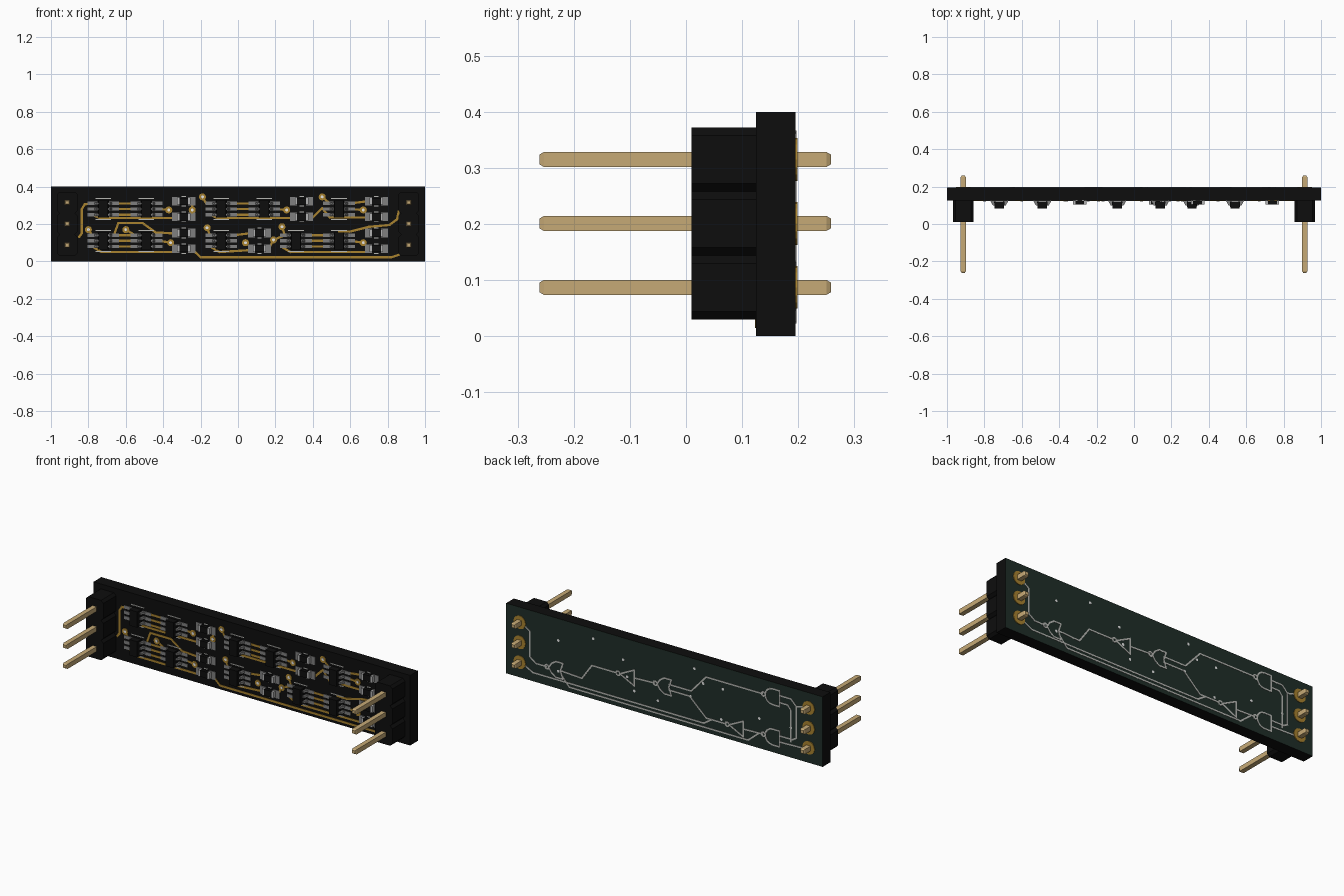
import bpy, bmesh, math
from mathutils import Matrix, Vector

cube = bpy.data.objects.get("Cube")
if cube:
    bpy.data.objects.remove(cube)


def material(name, hexcol):
    rgb = [int(hexcol[i:i + 2], 16) / 255 for i in (0, 2, 4)]
    lin = [c / 12.92 if c <= 0.04045 else ((c + 0.055) / 1.055) ** 2.4 for c in rgb]
    m = bpy.data.materials.new(name)
    m.use_nodes = True
    m.diffuse_color = (*lin, 1)
    m.node_tree.nodes["Principled BSDF"].inputs["Base Color"].default_value = (*lin, 1)
    return m


BLACK = material("black_plastic", "0D0D0D")
GREEN = material("dark_green_mask", "1F2E28")
BRASS = material("pin_brass", "C6AA76")
GOLD = material("trace_gold", "A8822F")
GREY = material("solder_grey", "808080")
SILVER = material("cap_silver", "B4B4B4")
WHITE = material("print_white", "F8F8F8")
PRINT = material("print_grey", "B8B8B4")

FRONT, BACK = 0.125, 0.195


def finish(name, bm, *mats):
    bmesh.ops.recalc_face_normals(bm, faces=bm.faces)
    me = bpy.data.meshes.new(name)
    bm.to_mesh(me)
    bm.free()
    for m in mats:
        me.materials.append(m)
    ob = bpy.data.objects.new(name, me)
    bpy.context.collection.objects.link(ob)
    return ob


def box(bm, x0, x1, y0, y1, z0, z1):
    c = Vector(((x0 + x1) / 2, (y0 + y1) / 2, (z0 + z1) / 2))
    s = Matrix.Diagonal((x1 - x0, y1 - y0, z1 - z0, 1))
    return bmesh.ops.create_cube(bm, size=1, matrix=Matrix.Translation(c) @ s)["verts"]


def disc(bm, x, z, r, y0, y1, n=16):
    rot = Matrix.Rotation(math.pi / 2, 4, 'X')
    bmesh.ops.create_cone(bm, cap_ends=True, segments=n, radius1=r, radius2=r, depth=y1 - y0,
                          matrix=Matrix.Translation((x, (y0 + y1) / 2, z)) @ rot)


def path(bm, pts, w, y, t=0.003):
    """Flat strip following (x, z) points, as one thin plate per segment."""
    for (xa, za), (xb, zb) in zip(pts, pts[1:]):
        dx, dz = xb - xa, zb - za
        rot = Matrix.Rotation(-math.atan2(dz, dx), 4, 'Y')
        s = Matrix.Diagonal((math.hypot(dx, dz) + w * 0.7, t, w, 1))
        bmesh.ops.create_cube(bm, size=1, matrix=Matrix.Translation(
            ((xa + xb) / 2, y, (za + zb) / 2)) @ rot @ s)


# Board: black, with a green back face
bm = bmesh.new()
box(bm, -1, 1, FRONT, BACK, 0, 0.4)
board = finish("circuit_board", bm, BLACK, GREEN)
for p in board.data.polygons:
    p.material_index = 1 if p.normal.y > 0.9 else 0

# Pin headers: three chamfered blocks, tapered pins and solder rings per end
PIN_Z = (0.087, 0.201, 0.315)
for side, sx in (("left", 1), ("right", -1)):
    cx = 0.913 * sx
    housing, pins, rings = bmesh.new(), bmesh.new(), bmesh.new()
    for z in PIN_Z:
        h, w, c = 0.057, 0.055, 0.014
        prof = [(-w, c - h), (c - w, -h), (w - c, -h), (w, c - h),
                (w, h - c), (w - c, h), (c - w, h), (-w, h - c)]
        f = housing.faces.new([housing.verts.new((cx + a, 0.01, z + b)) for a, b in prof])
        ext = bmesh.ops.extrude_face_region(housing, geom=[f])["geom"]
        bmesh.ops.translate(housing, vec=(0, FRONT - 0.01, 0),
                            verts=[v for v in ext if isinstance(v, bmesh.types.BMVert)])
        g = 0.0135
        for y0, y1, tip in ((-0.253, 0.25, None), (-0.261, -0.253, -0.261), (0.25, 0.258, 0.258)):
            vs = box(pins, cx - g, cx + g, y0, y1, z - g, z + g)
            for v in vs:
                if tip is not None and abs(v.co.y - tip) < 1e-4:
                    v.co.x = cx + (v.co.x - cx) * 0.65
                    v.co.z = z + (v.co.z - z) * 0.65
        disc(rings, cx, z, 0.038, BACK - 0.002, BACK + 0.004)
    finish(side + "_header_housing", housing, BLACK)
    finish(side + "_header_pins", pins, BRASS)
    finish(side + "_solder_rings", rings, GOLD)

# Six-lead chips and resistor pairs in two rows
ROWS = {0.28: ((-0.72, -0.49, -0.09, 0.14, 0.54), (-0.29, 0.34, 0.74)),
        0.11: ((-0.72, -0.49, -0.09, 0.31, 0.54), (-0.29, 0.115, 0.74))}
bodies, leads, pads, caps, marks = (bmesh.new() for _ in range(5))
for zc, (chips, res) in ROWS.items():
    for x in chips:
        vs = box(bodies, x - 0.028, x + 0.028, 0.083, 0.12, zc - 0.045, zc + 0.045)
        for v in vs:
            if v.co.y < 0.1:
                v.co.x = x + (v.co.x - x) * 0.88
        for s in (-1, 1):
            path(marks, [(x - 0.04, zc + s * 0.056), (x + 0.04, zc + s * 0.056)], 0.005, FRONT - 0.001)
            for dz in (-0.03, 0, 0.03):
                z = zc + dz
                a, b = sorted((x + s * 0.03, x + s * 0.085))
                box(pads, a, b, FRONT - 0.003, FRONT + 0.002, z - 0.009, z + 0.009)
                vs = box(leads, x - 0.0, x + 0.047, 0.1, 0.122, z - 0.006, z + 0.006)
                for v in vs:
                    out = 0.047 if v.co.y > 0.11 else 0.035
                    v.co.x = x + s * (out if v.co.x > x + 0.02 else 0.02)
    for x in res:
        for z in (zc + 0.042, zc - 0.042):
            box(bodies, x - 0.025, x + 0.025, 0.105, 0.123, z - 0.018, z + 0.018)
            for s in (-1, 1):
                a, b = sorted((x + s * 0.024, x + s * 0.036))
                box(caps, a, b, 0.104, 0.123, z - 0.0185, z + 0.0185)
                a, b = sorted((x + s * 0.024, x + s * 0.062))
                box(pads, a, b, FRONT - 0.003, FRONT + 0.002, z - 0.023, z + 0.023)
                path(marks, [(x - 0.01, z + s * 0.026), (x + 0.01, z + s * 0.026)], 0.005, FRONT - 0.001)
finish("component_bodies", bodies, BLACK)
finish("chip_leads", leads, GREY)
finish("solder_pads", pads, GREY)
finish("resistor_end_caps", caps, SILVER)
finish("front_print_marks", marks, PRINT)

# Copper traces on the front
TRACES = [
    [(-0.78, 0.31), (-0.82, 0.305), (-0.835, 0.28), (-0.835, 0.15), (-0.85, 0.13)],
    [(-0.78, 0.25), (-0.74, 0.232), (-0.35, 0.232)],
    [(-0.42, 0.28), (-0.37, 0.275)],
    [(-0.245, 0.32), (-0.245, 0.24)],
    [(-0.19, 0.345), (-0.17, 0.31)],
    [(-0.15, 0.25), (-0.11, 0.232), (0.28, 0.232)],
    [(0.2, 0.28), (0.26, 0.275)],
    [(0.4, 0.235), (0.45, 0.285), (0.49, 0.235), (0.68, 0.235)],
    [(0.45, 0.345), (0.49, 0.31)],
    [(0.6, 0.31), (0.68, 0.32)],
    [(0.6, 0.28), (0.67, 0.275)],
    [(0.86, 0.27), (0.85, 0.225), (0.81, 0.195), (0.7, 0.185), (0.6, 0.16), (0.54, 0.16)],
    [(-0.8, 0.17), (-0.78, 0.14)],
    [(-0.78, 0.08), (-0.73, 0.05), (-0.35, 0.05)],
    [(-0.66, 0.15), (-0.64, 0.205), (-0.51, 0.205), (-0.44, 0.155), (-0.35, 0.15)],
    [(-0.6, 0.17), (-0.55, 0.14)],
    [(-0.42, 0.11), (-0.36, 0.1)],
    [(-0.24, 0.06), (-0.2, 0.022), (0.82, 0.022), (0.86, 0.035)],
    [(-0.165, 0.18), (-0.15, 0.14)],
    [(-0.15, 0.08), (-0.1, 0.05), (0.06, 0.06)],
    [(-0.02, 0.14), (0.06, 0.15)],
    [(0.16, 0.06), (0.19, 0.115), (0.25, 0.14)],
    [(0.235, 0.185), (0.25, 0.14)],
    [(0.23, 0.08), (0.28, 0.05), (0.68, 0.05)],
    [(0.6, 0.11), (0.67, 0.1)],
]
bm = bmesh.new()
for t in TRACES:
    path(bm, t, 0.012, FRONT - 0.0005)
for xa, xb, zc in ((-0.66, -0.55, 0.28), (-0.03, 0.08, 0.28), (-0.66, -0.55, 0.11), (0.37, 0.48, 0.11)):
    for dz in (-0.03, 0, 0.03):
        path(bm, [(xa, zc + dz), (xb, zc + dz)], 0.012, FRONT - 0.0005)
finish("copper_traces", bm, GOLD)

# Vias
VIAS = [(-0.19, 0.345), (0.45, 0.345), (-0.245, 0.275), (-0.37, 0.275), (0.26, 0.275),
        (0.67, 0.275), (-0.8, 0.17), (-0.6, 0.17), (-0.165, 0.18), (0.235, 0.185),
        (-0.36, 0.1), (0.04, 0.1), (0.19, 0.115), (0.67, 0.1)]
rings, cores = bmesh.new(), bmesh.new()
for x, z in VIAS:
    disc(rings, x, z, 0.019, FRONT - 0.003, FRONT + 0.002, 12)
    disc(cores, x, z, 0.008, FRONT - 0.004, BACK + 0.001, 10)
finish("via_rings", rings, GOLD)
finish("via_cores", cores, WHITE)

# Logic diagram printed on the back
bm = bmesh.new()
W = 0.0085


def ink(pts):
    path(bm, pts, W, BACK)


def bubble(x, z, r=0.012):
    ink([(x + r * math.cos(a * math.pi / 4), z + r * math.sin(a * math.pi / 4)) for a in range(9)])


def and_gate(x, z, h=0.045):
    arc = [(x + h * math.cos(a), z + h * math.sin(a))
           for a in [math.pi * (i / 8 - 0.5) for i in range(9)]]
    ink([(x - h, z - h)] + arc + [(x - h, z + h), (x - h, z - h)])
    bubble(x + h + 0.012, z)


def or_gate(x, z, h=0.045):
    for s in (-1, 1):
        ink([(x - h, z + s * h), (x, z + s * h), (x + 0.6 * h, z + s * h * 0.6), (x + h, z)])
        ink([(x - h, z + s * h), (x - 0.65 * h, z)])
    bubble(x + h + 0.012, z)


def inverter(x, z, h=0.045):
    ink([(x - h, z - h), (x + h, z), (x - h, z + h), (x - h, z - h)])
    bubble(x + h + 0.012, z)


or_gate(0.685, 0.107)
inverter(0.235, 0.19)
or_gate(0.0, 0.196)
inverter(-0.455, 0.083)
and_gate(-0.683, 0.317)
and_gate(-0.683, 0.087)
for wire in (
    [(0.9, 0.315), (0.85, 0.28), (0.85, 0.135), (0.81, 0.107), (0.745, 0.107)],
    [(0.65, 0.107), (0.52, 0.1), (0.457, 0.19), (0.3, 0.19)],
    [(0.19, 0.19), (0.06, 0.196)],
    [(-0.03, 0.212), (-0.17, 0.212), (-0.265, 0.317), (-0.62, 0.317)],
    [(-0.03, 0.18), (-0.16, 0.18), (-0.265, 0.083), (-0.39, 0.083)],
    [(0.9, 0.087), (0.83, 0.05), (-0.25, 0.05), (-0.3, 0.083)],
    [(0.65, 0.085), (0.6, 0.028), (-0.53, 0.028), (-0.6, 0.087)],
    [(-0.5, 0.083), (-0.62, 0.087)],
    [(-0.728, 0.335), (-0.8, 0.335), (-0.835, 0.3), (-0.835, 0.12), (-0.81, 0.105), (-0.728, 0.105)],
    [(-0.728, 0.295), (-0.78, 0.295), (-0.8, 0.27), (-0.8, 0.09)],
    [(-0.728, 0.07), (-0.88, 0.075)],
    [(-0.835, 0.3), (-0.89, 0.315)],
):
    ink(wire)
finish("back_print_diagram", bm, PRINT)
